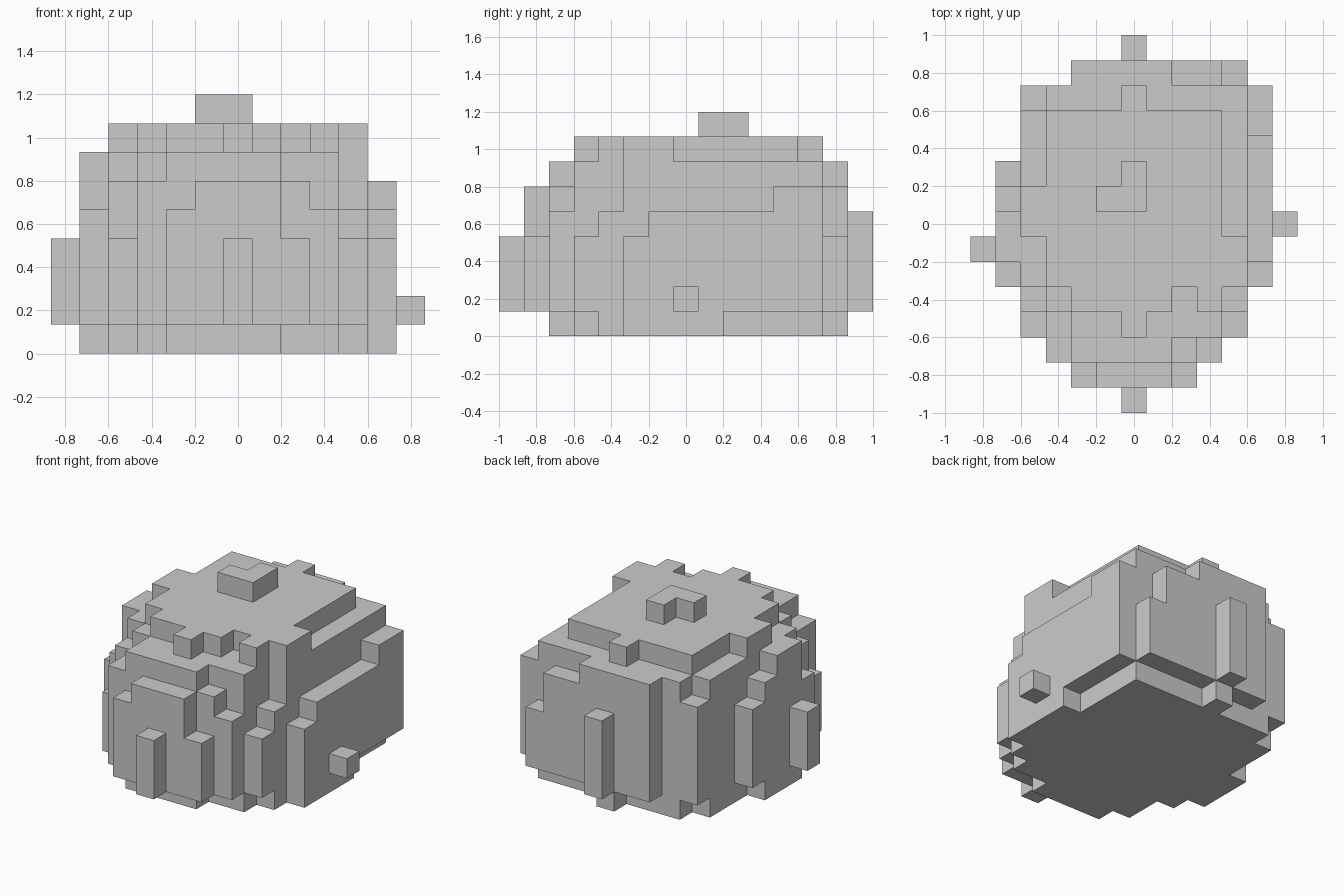
import bpy
from mathutils import Vector

if "Cube" in bpy.data.objects:
    bpy.data.objects.remove(bpy.data.objects["Cube"])

U = 2 / 15                        # block size
ORIGIN = Vector((-6.5, -7.5, 0))  # grid corner, in blocks


def fill(boxes):
    """Blocks covered by boxes (x0, x1, y0, y1, z0, z1)."""
    return {(x, y, z) for x0, x1, y0, y1, z0, z1 in boxes
            for x in range(x0, x1) for y in range(y0, y1) for z in range(z0, z1)}


def columns(plan, z0, z1=None):
    """Footprints sharing a base; the top is shared or the fifth value."""
    return fill([(*p[:4], z0, z1 or p[4]) for p in plan])


parts = {}

# Narrower foot layer
parts["base"] = columns([
    (4, 8, 2, 3), (3, 10, 3, 5), (3, 11, 4, 13), (2, 11, 5, 12),
    (1, 2, 6, 9), (11, 12, 5, 9), (6, 7, 13, 14)], 0, 1)

# Main mass with its front shoulders
parts["body"] = columns([
    (3, 10, 4, 13, 7), (10, 11, 5, 13, 7), (2, 3, 5, 12, 7),
    (2, 3, 12, 13, 6), (2, 3, 3, 4, 4), (2, 3, 4, 5, 6),
    (10, 11, 3, 4, 4), (10, 11, 4, 5, 5)], 1)

# Stepped panels on the four sides
parts["front_panel"] = columns([
    (4, 5, 1, 2, 5), (5, 8, 1, 2, 6), (8, 9, 1, 2, 4),
    (3, 4, 2, 4, 6), (4, 8, 2, 4, 7), (8, 9, 2, 3, 6),
    (9, 10, 2, 3, 5), (8, 10, 3, 4, 7)], 1)
parts["back_panel"] = columns([
    (4, 8, 13, 14, 7), (8, 10, 13, 14, 6), (10, 11, 13, 14, 4)], 1)
parts["right_panel"] = columns([
    (11, 12, 5, 6, 4), (11, 12, 6, 11, 5), (11, 12, 11, 13, 6)], 1)
parts["left_panel"] = columns([
    (1, 2, 5, 6, 5), (1, 2, 6, 8, 7), (1, 2, 8, 9, 6), (1, 2, 9, 10, 5)], 1)

# Top slab with ragged rim, and the small corner block on it
parts["top_slab"] = columns([
    (3, 10, 5, 12), (4, 8, 4, 5), (6, 7, 3, 4), (9, 10, 4, 5),
    (10, 11, 5, 7), (6, 7, 12, 13), (2, 3, 7, 9)], 7, 8)
parts["top_knob"] = columns([(6, 7, 8, 10), (5, 6, 8, 9)], 8, 9)

# Single ribs standing out on each side
parts["front_rib"] = fill([(6, 7, 0, 1, 1, 4)])
parts["back_rib"] = fill([(6, 7, 14, 15, 1, 5)])
parts["left_rib"] = fill([(0, 1, 6, 7, 1, 4)])
parts["right_stub"] = fill([(12, 13, 7, 8, 1, 2)])

solid = set().union(*parts.values())


def build(name, cells):
    """Mesh of the outward block faces not covered by any other block."""
    index, faces = {}, []
    for cell in sorted(cells):
        for axis in range(3):
            for side in (0, 1):
                near = list(cell)
                near[axis] += 2 * side - 1
                if tuple(near) in solid:
                    continue
                a, b = (axis + 1) % 3, (axis + 2) % 3
                quad = []
                for da, db in ((0, 0), (1, 0), (1, 1), (0, 1)):
                    v = list(cell)
                    v[axis] += side
                    v[a] += da
                    v[b] += db
                    quad.append(index.setdefault(tuple(v), len(index)))
                faces.append(quad if side else quad[::-1])
    mesh = bpy.data.meshes.new(name)
    mesh.from_pydata([(Vector(v) + ORIGIN) * U for v in index], [], faces)
    mesh.update()
    bpy.context.collection.objects.link(bpy.data.objects.new(name, mesh))


for part_name, part_cells in parts.items():
    build(part_name, part_cells)
